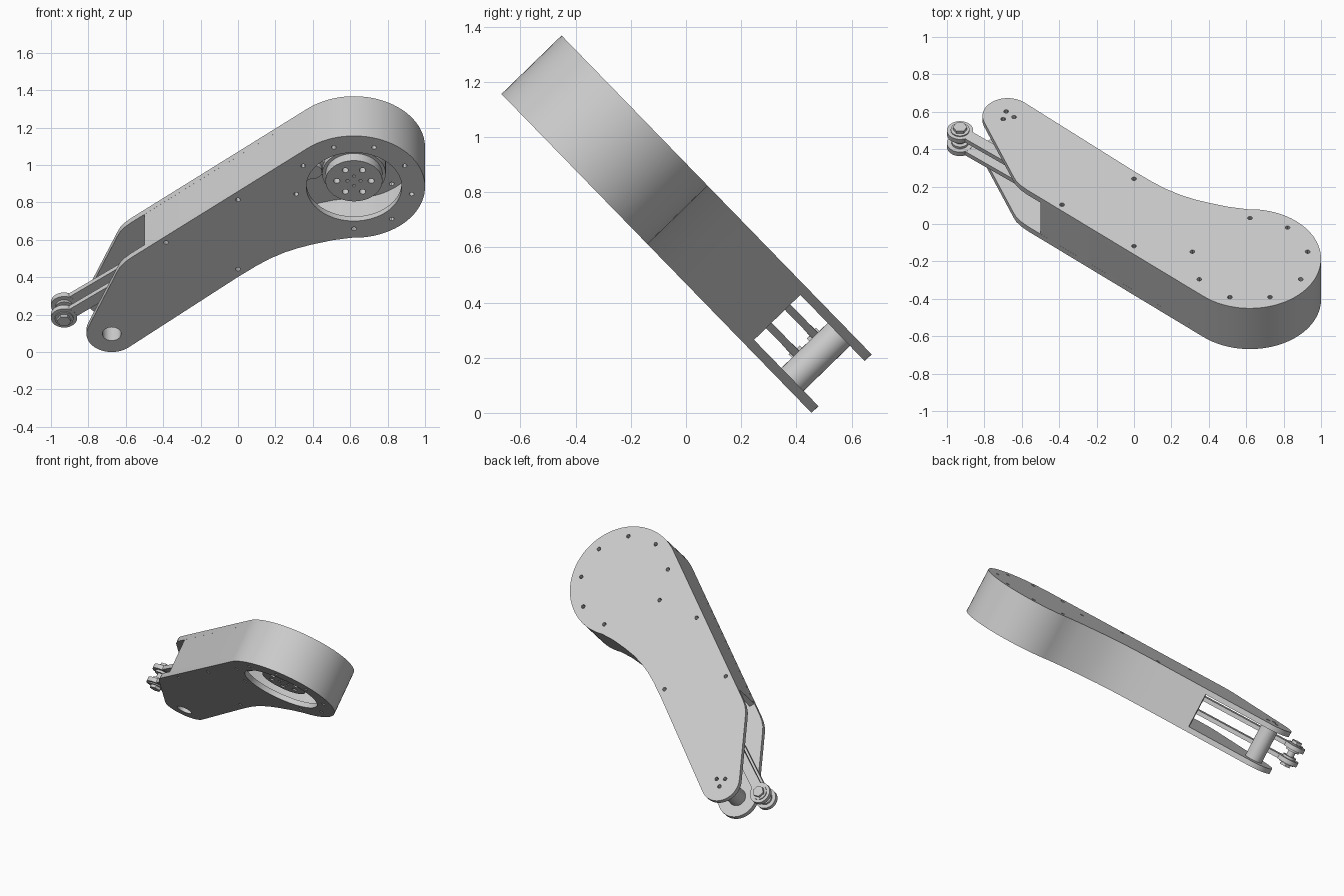
import bpy, bmesh
from math import sin, cos, radians, pi
from mathutils import Matrix, Vector

if "Cube" in bpy.data.objects:
    bpy.data.objects.remove(bpy.data.objects["Cube"], do_unlink=True)

grey = bpy.data.materials.new("light grey metal")
grey.use_nodes = True
grey.diffuse_color = (0.6, 0.6, 0.6, 1)
grey.node_tree.nodes["Principled BSDF"].inputs["Base Color"].default_value = (0.6, 0.6, 0.6, 1)

# The arm is drawn flat (x, v, w = depth) and then leaned back
tilt = radians(45.8)
s, c = sin(tilt), cos(tilt)
LEAN = Matrix(((1, 0, 0, 0), (0, -c, s, 0.455), (0, s, c, 0), (0, 0, 0, 1)))
DEPTH, SHEET = 0.304, 0.035
MOTOR, PIVOT = Vector((0.62, 1.232)), Vector((-0.675, 0.135))
JOINT, CRANK_END = Vector((-0.93, 0.16)), Vector((0.40, 1.25))


def arc(centre, r, start, end, n):
    return [Vector((centre[0] + r * cos(radians(start + (end - start) * i / n)),
                    centre[1] + r * sin(radians(start + (end - start) * i / n))))
            for i in range(n + 1)]


def circle(centre, r, n=32):
    return arc(centre, r, 0, 360, n)[:-1]


def make(name, prisms):
    """One object from a list of (outline, w0, w1) prisms."""
    bm = bmesh.new()
    for pts, w0, w1 in prisms:
        low = [bm.verts.new((p[0], p[1], w0)) for p in pts]
        high = [bm.verts.new((p[0], p[1], w1)) for p in pts]
        bm.faces.new(low)
        bm.faces.new(high)
        for i in range(len(pts)):
            j = (i + 1) % len(pts)
            bm.faces.new((low[i], low[j], high[j], high[i]))
    bm.transform(LEAN)
    bmesh.ops.recalc_face_normals(bm, faces=bm.faces)
    mesh = bpy.data.meshes.new(name)
    bm.to_mesh(mesh)
    bm.free()
    mesh.materials.append(grey)
    ob = bpy.data.objects.new(name, mesh)
    bpy.context.collection.objects.link(ob)
    return ob


def activate(ob):
    bpy.ops.object.select_all(action='DESELECT')
    ob.select_set(True)
    bpy.context.view_layer.objects.active = ob


def drill(ob, prisms):
    cutter = make("cutter", prisms)
    cutter.hide_render = True
    mod = ob.modifiers.new("holes", 'BOOLEAN')
    mod.operation, mod.solver, mod.object = 'DIFFERENCE', 'EXACT', cutter
    activate(ob)
    bpy.ops.object.modifier_apply(modifier=mod.name)
    bpy.data.objects.remove(cutter, do_unlink=True)


def bar(a, b, width):
    side = (b - a).normalized().orthogonal() * width / 2
    return [a + side, b + side, b - side, a - side]


# Outlines: the wall follows the plate but stays open at the narrow end
round_end = arc(MOTOR, 0.38, 131, -92, 48)
under_curve = [Vector(p) for p in ((0.51, 0.835), (0.4, 0.803), (0.32, 0.775),
                                   (0.25, 0.743), (0.17, 0.696), (0.1, 0.644), (0, 0.56))]
shoulder = [Vector(p) for p in ((-0.645, 0.6), (-0.63, 0.635), (-0.605, 0.67), (-0.57, 0.705))]
plate = round_end + under_curve + arc(PIVOT, 0.135, -48, -200, 24) + shoulder

# Side wall
outer = [Vector((-0.5, 0.765))] + round_end + under_curve + [Vector((-0.25, 0.335))]
inner = []
for i, p in enumerate(outer):
    d = (outer[min(i + 1, len(outer) - 1)] - outer[max(i - 1, 0)]).normalized()
    inner.append(p + Vector((d.y, -d.x)) * SHEET)
make("side_wall", [(outer + inner[::-1], SHEET, DEPTH - SHEET)])

# Plates with screw holes
screws = arc(MOTOR, 0.313, -90, 190, 7)
screws += [Vector(p) for p in ((0, 1.135), (-0.385, 0.817), (0, 0.618))]
front = make("front_plate", [(plate, 0, SHEET)])
back = make("back_plate", [(plate, DEPTH - SHEET, DEPTH)])
holes = [(circle(p, 0.013, 12), -0.1, 0.05) for p in screws]
drill(front, holes + [(circle(MOTOR, 0.255, 64), -0.1, 0.05), (circle(PIVOT, 0.05), -0.1, 0.05)])
holes = [(circle(p, 0.013, 12), 0.25, 0.4) for p in screws]
holes += [(p, 0.25, 0.4) for p in
          [circle(q, 0.013, 12) for q in arc(PIVOT, 0.035, 15, 255, 2)]]
drill(back, holes)

# Hollow pivot tube between the plates
tube = make("pivot_tube", [(circle(PIVOT, 0.058), SHEET, DEPTH - SHEET)])
drill(tube, [(circle(PIVOT, 0.05), 0, DEPTH - SHEET - 0.01)])

# Motor with a drilled output flange
make("motor_body", [(circle(MOTOR, 0.17, 48), 0.1, DEPTH - SHEET)])
flange = make("motor_flange", [(circle(MOTOR, 0.152, 48), 0.045, 0.1)])
drill(flange, [(circle(p, 0.017, 16), 0, 0.085) for p in circle(MOTOR, 0.092, 6)]
      + [(circle(p, 0.009, 10), 0, 0.085) for p in circle(MOTOR, 0.035, 4)])

# Crank and the pair of push links
make("crank_arm", [(bar(MOTOR, CRANK_END, 0.1), 0.127, 0.188),
                   (circle(CRANK_END, 0.06), 0.127, 0.188)])
for name, w in (("front_link", 0.095), ("back_link", 0.19)):
    make(name, [(circle(JOINT, 0.07), w, w + 0.03), (circle(CRANK_END, 0.05), w, w + 0.03),
                (bar(JOINT, CRANK_END, 0.065), w + 0.001, w + 0.029)])

# Joint bolt with heads and washers
make("joint_bolt", [(circle(JOINT, 0.025), 0.08, 0.235),
                    (circle(JOINT, 0.038, 6), 0.07, 0.09), (circle(JOINT, 0.05), 0.088, 0.096),
                    (circle(JOINT, 0.038, 6), 0.225, 0.245), (circle(JOINT, 0.05), 0.219, 0.227),
                    (circle(JOINT, 0.045), 0.125, 0.14), (circle(JOINT, 0.045), 0.175, 0.19)])

for ob in list(bpy.context.collection.objects):
    if ob.type == 'MESH' and grey.name in ob.data.materials:
        activate(ob)
        bpy.ops.object.shade_smooth_by_angle(angle=radians(30))
